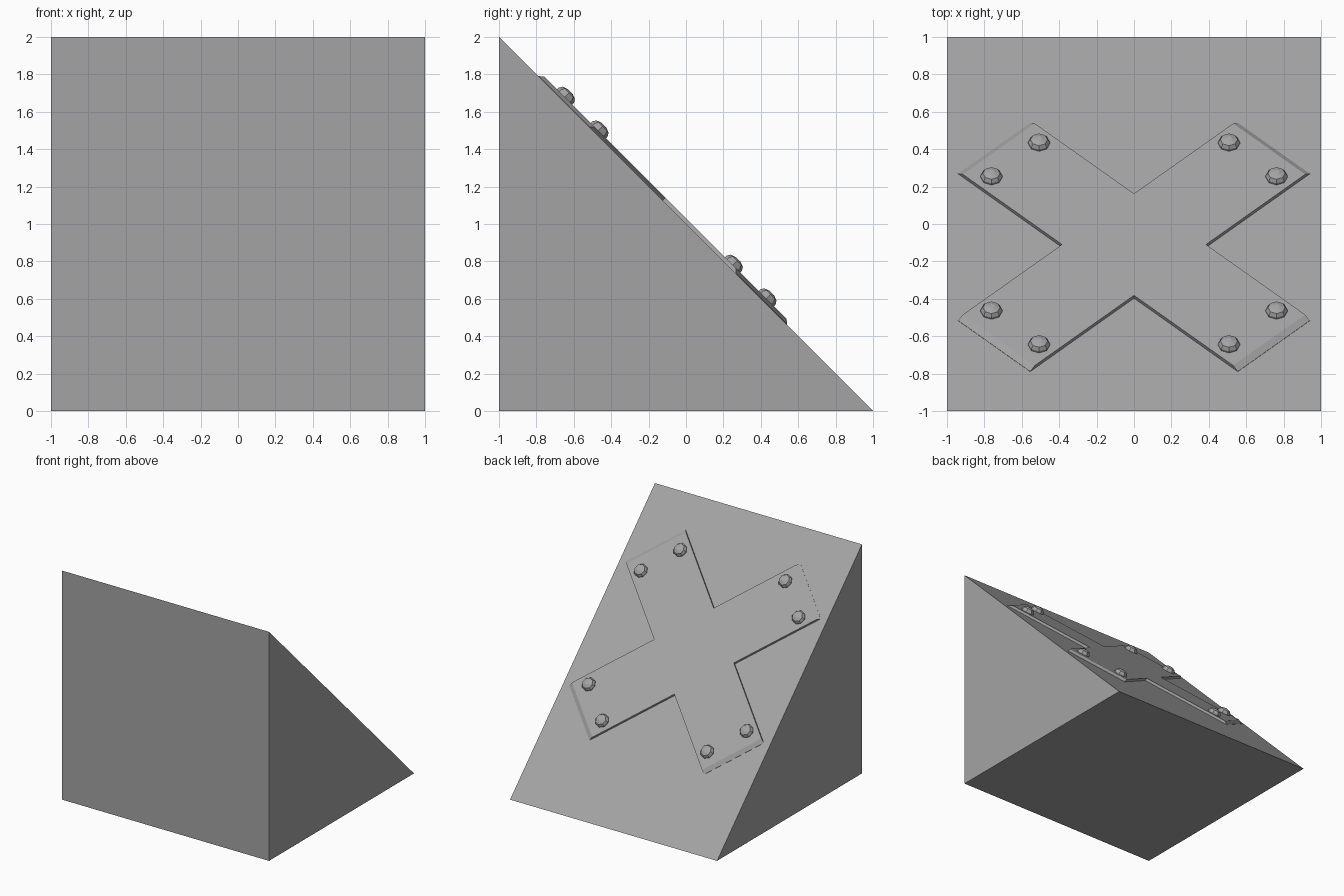
import bpy
import bmesh
from math import pi, cos, sin, sqrt
from mathutils import Matrix, Vector

cube = bpy.data.objects.get("Cube")
if cube:
    bpy.data.objects.remove(cube, do_unlink=True)

grey = bpy.data.materials.new("plain_grey")
grey.use_nodes = True
GREY = (0.37, 0.37, 0.37, 1)
grey.diffuse_color = GREY
grey.node_tree.nodes["Principled BSDF"].inputs["Base Color"].default_value = GREY


def make_object(name, bm, matrix=Matrix()):
    bmesh.ops.recalc_face_normals(bm, faces=bm.faces)
    bm.transform(matrix)
    mesh = bpy.data.meshes.new(name)
    bm.to_mesh(mesh)
    bm.free()
    mesh.materials.append(grey)
    obj = bpy.data.objects.new(name, mesh)
    bpy.context.collection.objects.link(obj)
    return obj


def loft(bm, rings):
    """Join equal-length rings of points into a closed solid."""
    loops = [[bm.verts.new(p) for p in ring] for ring in rings]
    n = len(loops[0])
    for low, high in zip(loops, loops[1:]):
        for i in range(n):
            j = (i + 1) % n
            bm.faces.new((low[i], low[j], high[j], high[i]))
    bm.faces.new(loops[0][::-1])
    bm.faces.new(loops[-1])


# Wedge body: a right triangle extruded across x
bm = bmesh.new()
triangle = [(-1, 0), (1, 0), (-1, 2)]
loft(bm, [[(x, y, z) for y, z in triangle] for x in (-1, 1)])
make_object("wedge_body", bm)

# Frame lying on the slope: x across, y down the slope, z outward
slope = Matrix.Translation((0, -0.125, 1.125)) @ Matrix.Rotation(-pi / 4, 4, "X")

HALF_WIDTH, ARM, THICK, TAPER = 0.272, 1.057, 0.022, 0.035


def cross_outline(arm, z):
    points = []
    for k in range(4):
        turn = Matrix.Rotation(pi / 4 + k * pi / 2, 3, "Z")
        for x, y in ((arm, -HALF_WIDTH), (arm, HALF_WIDTH), (HALF_WIDTH, HALF_WIDTH)):
            points.append(turn @ Vector((x, y, z)))
    return points


# Diagonal cross plate with sloped arm ends
bm = bmesh.new()
loft(bm, [cross_outline(ARM, -0.005), cross_outline(ARM, 0.002),
          cross_outline(ARM - TAPER, THICK)])
make_object("cross_plate", bm, slope)

# Two faceted domed rivets at the end of each arm
DOME = [(0.058, -0.005), (0.058, 0.012), (0.046, 0.031), (0.016, 0.042)]
SIDES = 8
for k in range(4):
    for side in (-1, 1):
        bm = bmesh.new()
        loft(bm, [[(r * cos(2 * pi * i / SIDES), r * sin(2 * pi * i / SIDES), z)
                   for i in range(SIDES)] for r, z in DOME])
        place = (slope @ Matrix.Rotation(pi / 4 + k * pi / 2, 4, "Z")
                 @ Matrix.Translation((0.898, side * 0.18, THICK)))
        make_object(f"rivet_{k + 1}_{'right' if side < 0 else 'left'}", bm, place)
